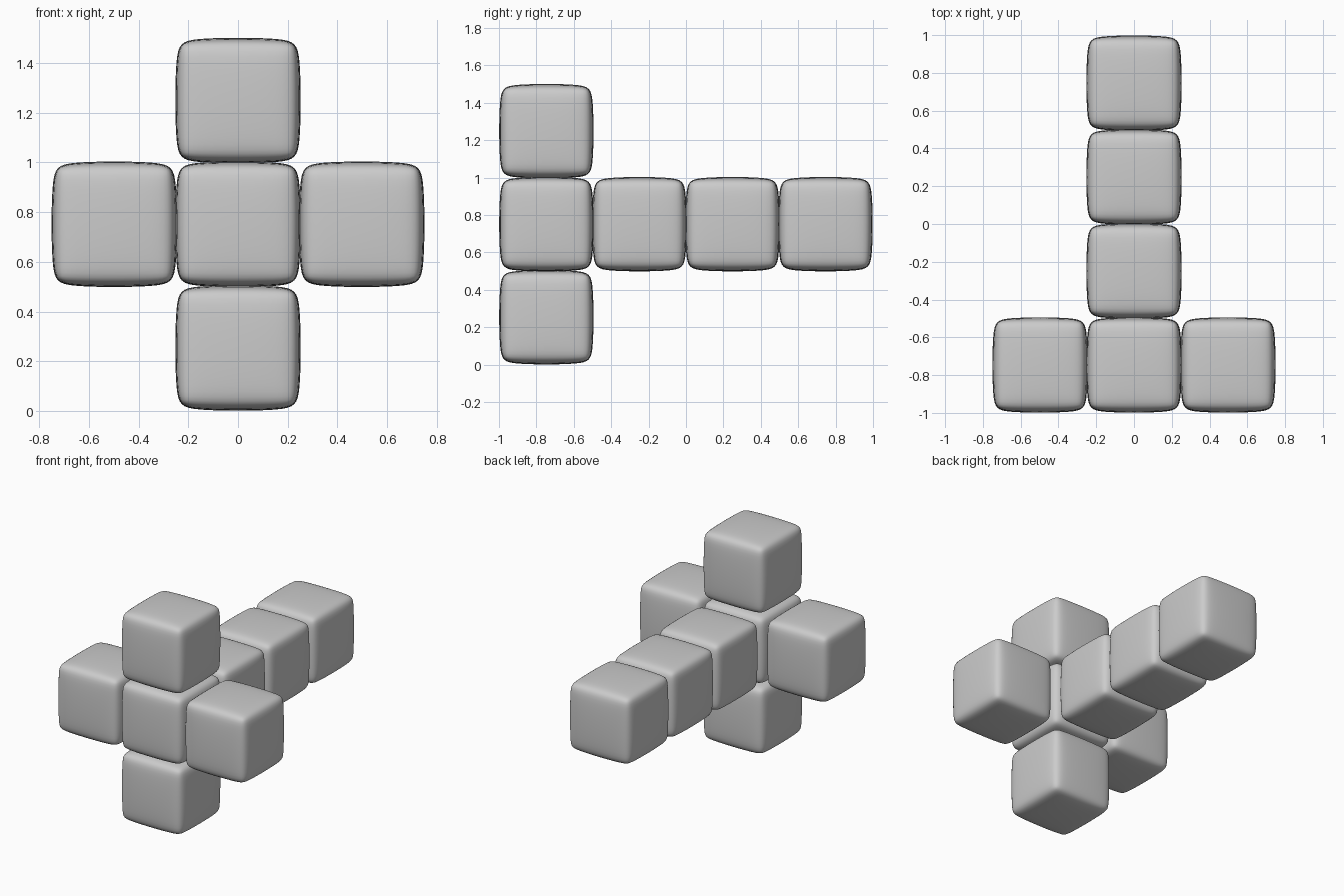
import bpy

if "Cube" in bpy.data.objects:
    bpy.data.objects.remove(bpy.data.objects["Cube"])

PITCH = 0.4975   # spacing between neighbouring cubes
SIZE = 0.511     # cage size, slightly shrunk by the subdivision
BASE_Y, MID_Z = -0.7465, 0.751


def soft_cube(name, i, j, k):
    """Rounded, slightly bulging cube at a grid cell relative to the centre cube."""
    bpy.ops.mesh.primitive_cube_add(
        size=SIZE, location=(i * PITCH, BASE_Y + j * PITCH, MID_Z + k * PITCH))
    ob = bpy.context.object
    ob.name = name
    bev = ob.modifiers.new("bevel", 'BEVEL')
    bev.width = 0.04
    bev.segments = 1
    bev.limit_method = 'NONE'
    sub = ob.modifiers.new("smooth", 'SUBSURF')
    sub.levels = sub.render_levels = 3
    bpy.ops.object.shade_smooth()
    return ob


# Cross of five cubes at the front
soft_cube("centre_cube", 0, 0, 0)
soft_cube("left_cube", -1, 0, 0)
soft_cube("right_cube", 1, 0, 0)
soft_cube("top_cube", 0, 0, 1)
soft_cube("bottom_cube", 0, 0, -1)

# Row of three cubes running to the back
for n in range(1, 4):
    soft_cube(f"back_cube_{n}", 0, n, 0)
